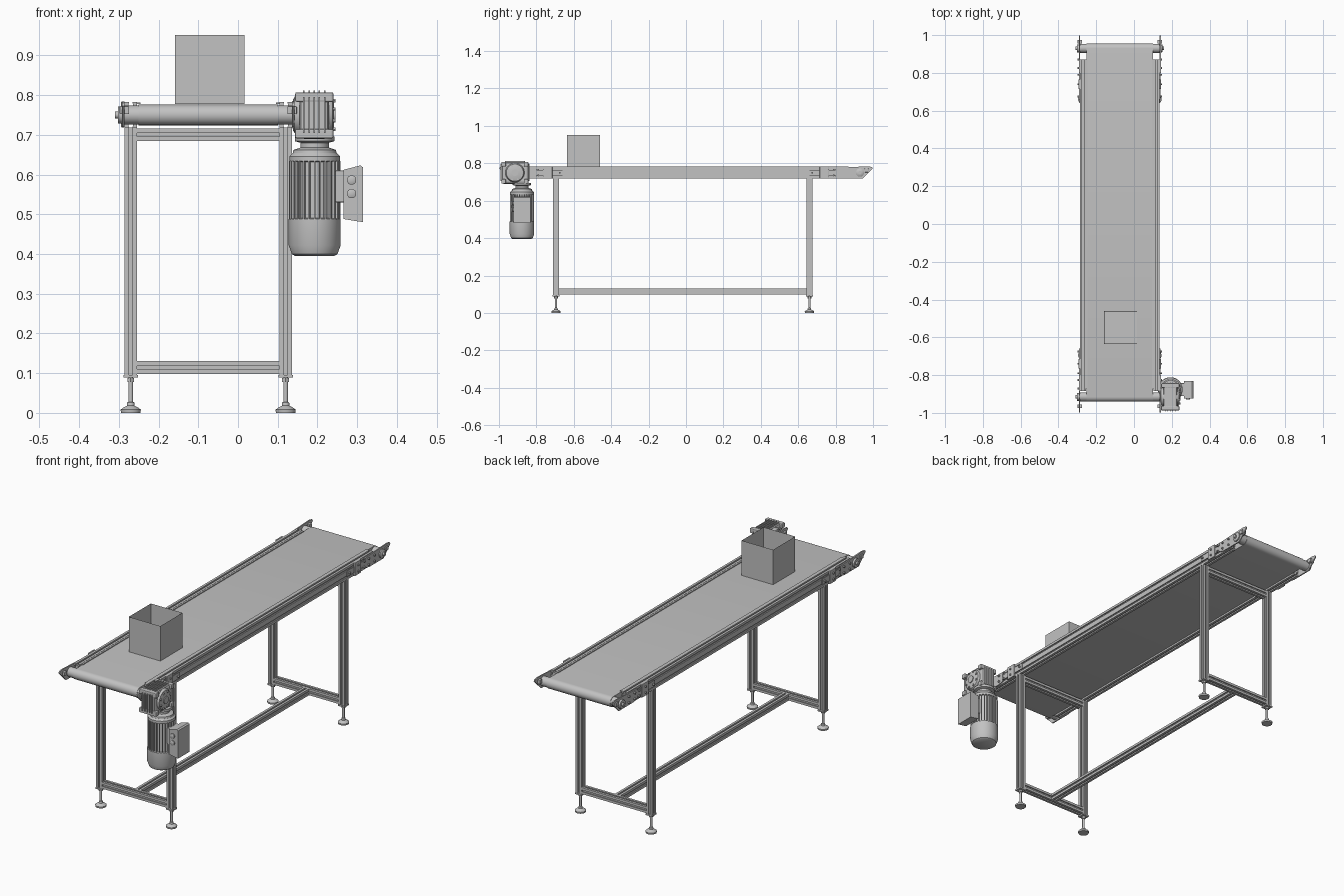
import bpy, bmesh, math
from mathutils import Matrix, Vector

if "Cube" in bpy.data.objects:
    bpy.data.objects.remove(bpy.data.objects["Cube"])

grey = bpy.data.materials.new("machine grey")
grey.use_nodes = True
COLOUR = (0.54, 0.54, 0.54, 1)
grey.diffuse_color = COLOUR
grey.node_tree.nodes["Principled BSDF"].inputs["Base Color"].default_value = COLOUR

MID = -0.075           # centre line of the conveyor
OFF = 0.195            # rails and legs from the centre line
BEAM = 0.032           # slotted beam width
DRUM_Z = 0.75
ENDS = {-1: -0.915, 1: 0.93}   # drum axes
LEG_Y = (-0.695, 0.66)


def finish(bm, name, smooth=False):
    bmesh.ops.recalc_face_normals(bm, faces=bm.faces)
    mesh = bpy.data.meshes.new(name)
    bm.to_mesh(mesh)
    bm.free()
    mesh.materials.append(grey)
    obj = bpy.data.objects.new(name, mesh)
    bpy.context.collection.objects.link(obj)
    if smooth:
        bpy.ops.object.select_all(action='DESELECT')
        obj.select_set(True)
        bpy.context.view_layer.objects.active = obj
        bpy.ops.object.shade_smooth_by_angle(angle=math.radians(35))
    return obj


def box(name, x, y, z, bevel=0):
    """Box from (min, max) pairs."""
    bm = bmesh.new()
    bmesh.ops.create_cube(bm, size=1)
    for v in bm.verts:
        v.co = [a + (b - a) * (c + 0.5) for c, (a, b) in zip(v.co, (x, y, z))]
    if bevel:
        bmesh.ops.bevel(bm, geom=bm.edges[:], offset=bevel, segments=2,
                        profile=0.5, affect='EDGES')
    return finish(bm, name)


def extrude(name, pts, start, length, axis, smooth=False):
    """Extrude a 2D outline along an axis; outline axes follow in x, y, z order."""
    u, v = [i for i in range(3) if i != axis]
    bm = bmesh.new()
    verts = []
    for p in pts:
        co = Vector(start)
        co[u] += p[0]
        co[v] += p[1]
        verts.append(bm.verts.new(co))
    face = bm.faces.new(verts)
    new = bmesh.ops.extrude_face_region(bm, geom=[face])["geom"]
    move = Vector((0, 0, 0))
    move[axis] = length
    bmesh.ops.translate(bm, vec=move, verts=[g for g in new if isinstance(g, bmesh.types.BMVert)])
    return finish(bm, name, smooth)


def lathe(name, centre, profile, axis=2, sides=24):
    """Turn (radius, height) pairs about an axis."""
    bm = bmesh.new()
    rings = []
    rot = {0: Matrix.Rotation(math.pi / 2, 3, 'Y'), 2: Matrix.Identity(3)}[axis]
    for r, h in profile:
        rings.append([bm.verts.new(Vector(centre) + rot @ Vector(
            (r * math.cos(a), r * math.sin(a), h)))
            for a in (2 * math.pi * (i + 0.5) / sides for i in range(sides))])
    for low, high in zip(rings, rings[1:]):
        for i in range(sides):
            j = (i + 1) % sides
            bm.faces.new((low[i], low[j], high[j], high[i]))
    bm.faces.new(rings[0])
    bm.faces.new(rings[-1])
    return finish(bm, name, True)


def beam(name, start, length, axis, w=BEAM, h=BEAM, nw=1, nh=1):
    """Slotted aluminium beam: T-shaped grooves on all four sides."""
    pts = []
    for side in range(4):
        span, depth, n = (w, h, nw) if side % 2 == 0 else (h, w, nh)
        local = [(-span / 2, -depth / 2)]
        for k in range(n):
            c = span * ((k + 0.5) / n - 0.5)
            for dx, dy in ((-.004, 0), (-.004, .003), (-.006, .003), (-.006, .008),
                           (.006, .008), (.006, .003), (.004, .003), (.004, 0)):
                local.append((c + dx, dy - depth / 2))
        turn = Matrix.Rotation(side * math.pi / 2, 2)
        pts += [turn @ Vector(p) for p in local]
    return extrude(name, pts, start, length, axis)


# Belt: a closed loop with rounded ends
loop = []
for end, base in ((1, -math.pi / 2), (-1, math.pi / 2)):
    for i in range(13):
        a = base + math.pi * i / 12
        loop.append((ENDS[end] + 0.026 * math.cos(a), DRUM_Z + 0.026 * math.sin(a)))
extrude("belt", loop, (MID - 0.176, 0, 0), 0.352, 0, True)

# Drums and their shafts
for end, y in ENDS.items():
    lathe("end_drum", (MID, y, DRUM_Z), [(0.024, -0.212), (0.024, 0.212)], 0)
    lathe("drum_shaft", (MID, y, DRUM_Z), [(0.009, -0.235), (0.009, 0.235)], 0, 12)

for s in (-1, 1):
    x = MID + s * OFF
    # Side rails with a guide lip over the belt edge
    beam("side_rail", (x, -0.885, 0.75), 1.755, 1, BEAM, 0.064, 1, 2)
    lip = sorted((x - s * 0.013, x - s * 0.024))
    box("belt_edge_strip", lip, (-0.87, 0.87), (0.777, 0.781))

    # Legs with adjustable feet
    for y in LEG_Y:
        beam("leg", (x, y, 0.095), 0.623, 2)
        box("leg_end_plate", (x - 0.018, x + 0.018), (y - 0.018, y + 0.018), (0.089, 0.096))
        lathe("foot", (x, y, 0), [(0.025, 0), (0.026, 0.008), (0.018, 0.014),
                                  (0.010, 0.018), (0.009, 0.026), (0.006, 0.028),
                                  (0.006, 0.09)], 2, 16)
        lathe("foot_nut", (x, y, 0.078), [(0.010, 0), (0.010, 0.010)], 2, 6)

    # Bearing plates, clamps and bolts at each end
    for e in (-1, 1):
        outline = [(e * a, b) for a, b in ((0.80, 0.728), (0.83, 0.720), (0.945, 0.720),
                                           (0.998, 0.772), (0.995, 0.780), (0.975, 0.784),
                                           (0.80, 0.776))]
        face = x + s * 0.016
        extrude("bearing_plate", outline, (face, 0, 0), s * 0.006, 0)
        box("clamp_plate", sorted((face, face + s * 0.008)),
            sorted((e * 0.715, e * 0.765)), (0.718, 0.784), 0.002)
        box("splice_strip", sorted((face, face + s * 0.004)),
            sorted((e * 0.66, e * 0.82)), (0.735, 0.765))
        box("tensioner_block", sorted((face - s * 0.012, face + s * 0.012)),
            sorted((e * 0.955, e * 0.975)), (0.752, 0.772), 0.002)
        lathe("bearing_housing", (face + s * 0.009, ENDS[e], DRUM_Z),
              [(0.022, -0.007), (0.022, 0.003), (0.016, 0.007)][::1], 0, 16)
        for by in (0.675, 0.74, 0.79, 0.825, 0.87):
            for bz in ((0.735, 0.765) if by > 0.7 else (0.75,)):
                lathe("bolt_head", (face + s * 0.008, e * by, bz),
                      [(0.005, -0.006), (0.005, 0.005)], 0, 6)

# Cross beams joining each pair of legs, and the long stretcher
inner = OFF - BEAM / 2
for y in LEG_Y:
    for z in (0.114, 0.700):
        beam("cross_beam", (MID - inner, y, z), 2 * inner, 0)
beam("stretcher", (MID, LEG_Y[0] + BEAM / 2, 0.114), LEG_Y[1] - LEG_Y[0] - BEAM, 1)

# Open carton with thin walls
bm = bmesh.new()
bmesh.ops.create_cube(bm, size=0.174, matrix=Matrix.Translation((-0.071, -0.548, 0.864)))
bm.faces.ensure_lookup_table()
lid = max(bm.faces, key=lambda f: f.calc_center_median().z)
bmesh.ops.inset_region(bm, faces=[lid], thickness=0.002)
bmesh.ops.translate(bm, vec=(0, 0, -0.170), verts=lid.verts)
finish(bm, "open_carton")

# Worm gearbox
GX, GY = 0.192, ENDS[-1]
box("gearbox_body", (0.155, 0.229), (-0.985, -0.842), (0.690, 0.806), 0.012)
lathe("gearbox_hub", (GX, GY, DRUM_Z), [(0.030, -0.056), (0.046, -0.050), (0.052, -0.036),
                                        (0.052, 0.036), (0.046, 0.046), (0.030, 0.050)], 0)
lathe("gearbox_output", (GX, GY, DRUM_Z), [(0.018, -0.06), (0.018, 0.054)], 0, 16)
for i in range(8):
    a = math.pi * (i + 0.5) / 4
    lathe("gearbox_bolt", (GX, GY + 0.039 * math.cos(a), DRUM_Z + 0.039 * math.sin(a)),
          [(0.005, -0.053), (0.005, 0.053)], 0, 6)
for i in range(5):
    x = GX + (i - 2) * 0.013
    box("gearbox_rib", (x - 0.002, x + 0.002), (-0.993, -0.838), (0.705, 0.795))
    box("gearbox_top_rib", (x - 0.002, x + 0.002), (-0.968, -0.86), (0.80, 0.811))
for y in (-0.975, -0.855):
    for z in (0.703, 0.795):
        box("gearbox_lug", (0.144, 0.240), (y - 0.012, y + 0.012), (z - 0.012, z + 0.012), 0.004)

# Motor hanging below the gearbox
MX, MY = 0.193, -0.877
lathe("motor_neck", (MX, MY, 0), [(0.058, 0.640), (0.054, 0.662), (0.036, 0.668),
                                  (0.036, 0.680), (0.050, 0.684), (0.050, 0.696)])
lathe("motor_body", (MX, MY, 0), [(0.057, 0.480), (0.057, 0.632), (0.064, 0.634),
                                  (0.064, 0.646), (0.056, 0.654)])
lathe("fan_cover", (MX, MY, 0), [(0.050, 0.395), (0.058, 0.400), (0.066, 0.422),
                                 (0.066, 0.488), (0.060, 0.490)])
bm = bmesh.new()
for i in range(28):
    spin = Matrix.Rotation(2 * math.pi * i / 28, 4, 'Z')
    place = (Matrix.Translation((MX, MY, 0.561)) @ spin @ Matrix.Translation((0.059, 0, 0))
             @ Matrix.Diagonal((0.012, 0.004, 0.146, 1)))
    bmesh.ops.create_cube(bm, size=1, matrix=place)
finish(bm, "cooling_fins")

# Terminal box with sloped bottom and cable glands
box("terminal_neck", (0.245, 0.270), (MY - 0.034, MY + 0.034), (0.53, 0.61), 0.003)
extrude("terminal_box", [(0.266, 0.488), (0.315, 0.480), (0.315, 0.618), (0.308, 0.623), (0.266, 0.612)],
        (0, MY - 0.046, 0), 0.092, 1)
for z in (0.552, 0.586):
    gland = lathe("cable_gland", (0, 0, 0), [(0.012, 0), (0.012, 0.006), (0.008, 0.008)], 2, 12)
    gland.rotation_euler.x = math.pi / 2
    gland.location = (0.286, MY - 0.045, z)
